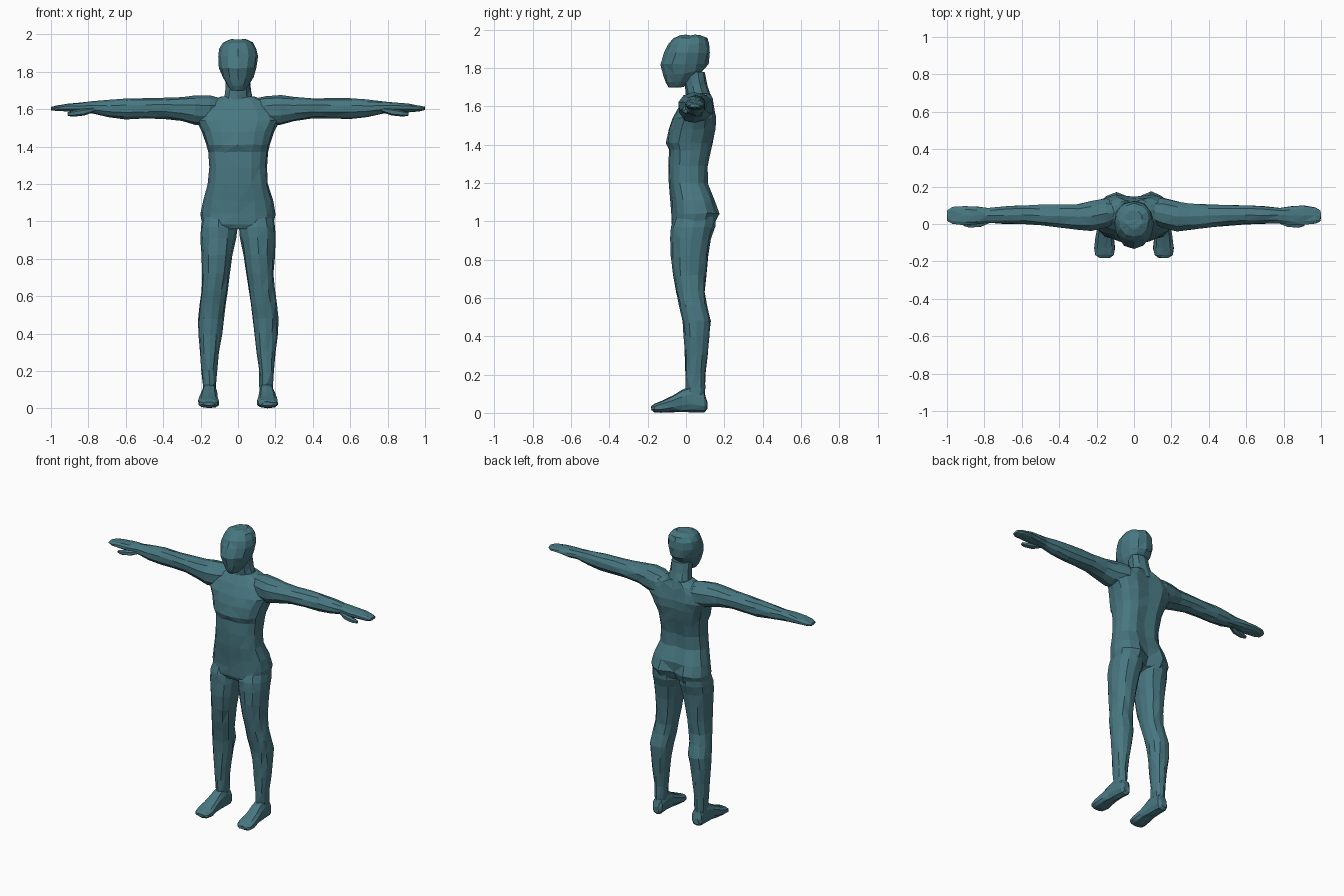
import bpy, bmesh, math, random

random.seed(4)
skin = bpy.data.materials.new("muted teal")
skin.diffuse_color = (0.065, 0.185, 0.22, 1)

ORDER = {'z': lambda t, u, v: (u, v, t),
         'x': lambda t, u, v: (t, u, v),
         'y': lambda t, u, v: (u, t, v)}


def loft(name, axis, rings, sides, power=2.4, side=1, jitter=0.003, shape=None):
    """Skin rounded cross-sections (t, u0, u1, v0, v1) stacked along an axis."""
    bm = bmesh.new()
    loops = []
    for t, u0, u1, v0, v1 in rings:
        loop = []
        for i in range(sides):
            a = 2 * math.pi * i / sides
            s, c = math.sin(a), math.cos(a)
            u = (u0 + u1) / 2 + (u1 - u0) / 2 * math.copysign(abs(s) ** (2 / power), s)
            v = (v0 + v1) / 2 - (v1 - v0) / 2 * math.copysign(abs(c) ** (2 / power), c)
            x, y, z = ORDER[axis](t, u, v)
            if shape:
                x, y, z = shape(x, y, z)
            x, y, z = (k + random.uniform(-jitter, jitter) for k in (x, y, z))
            loop.append(bm.verts.new((x * side, y, max(z, 0))))
        loops.append(loop)
    for a, b in zip(loops, loops[1:]):
        for i in range(sides):
            j = (i + 1) % sides
            bm.faces.new((a[i], a[j], b[j], b[i]))
    bm.faces.new(loops[0])
    bm.faces.new(loops[-1])
    bmesh.ops.triangulate(bm, faces=bm.faces[:])
    bmesh.ops.recalc_face_normals(bm, faces=bm.faces[:])
    mesh = bpy.data.meshes.new(name)
    bm.to_mesh(mesh)
    bm.free()
    mesh.materials.append(skin)
    ob = bpy.data.objects.new(name, mesh)
    bpy.context.collection.objects.link(ob)
    return ob


def torso_shape(x, y, z):
    """Press in the spine groove and the cleft of the seat."""
    if y > 0.06 and abs(x) < 0.03:
        y -= 0.045 if z < 1.08 else 0.015
    return x, y, z


# Torso: half width, front and back at each height
torso_rows = [(0.96, .17, -.06, .10), (0.985, .19, -.075, .155), (1.04, .20, -.075, .18),
              (1.11, .188, -.08, .155), (1.20, .162, -.09, .118), (1.29, .154, -.093, .12),
              (1.37, .16, -.09, .138), (1.41, .17, -.104, .147), (1.48, .193, -.09, .16),
              (1.54, .225, -.07, .163), (1.60, .205, -.035, .152), (1.64, .16, -.005, .142),
              (1.665, .09, .01, .132)]
body = loft("body", 'z', [(z, -w, w, f, b) for z, w, f, b in torso_rows], 16, 2.5,
            shape=torso_shape)
parts = []

# Neck
parts.append(loft("neck", 'z', [
    (1.61, -.10, .10, -.01, .14), (1.66, -.078, .078, .00, .128),
    (1.71, -.07, .07, -.005, .112), (1.78, -.068, .068, -.02, .10)], 10, 2.2))


def head_shape(x, y, z):
    """Slope the jaw so that the chin sits lower than the nape."""
    if z < 1.78 and y > -0.02:
        z += 0.3 * (y + 0.02)
    return x, y, z


# Head, narrowing to a pointed face and chin
parts.append(loft("head", 'z', [
    (1.70, -.035, .035, -.092, -.01), (1.725, -.055, .055, -.108, .05),
    (1.765, -.082, .082, -.118, .10), (1.82, -.10, .10, -.132, .118),
    (1.88, -.108, .108, -.112, .125), (1.925, -.10, .10, -.092, .122),
    (1.955, -.08, .08, -.068, .11), (1.973, -.045, .045, -.03, .075)],
    12, 2.05, shape=head_shape))

for s, label in ((-1, "right"), (1, "left")):
    # Arm, from inside the shoulder to the fingertips
    parts.append(loft(label + "_arm", 'x', [
        (.06, .03, .12, 1.56, 1.65), (.15, -.025, .142, 1.51, 1.672),
        (.23, -.042, .125, 1.515, 1.673), (.30, -.032, .11, 1.535, 1.665),
        (.40, -.02, .105, 1.55, 1.66), (.50, -.01, .105, 1.55, 1.658),
        (.60, -.002, .103, 1.548, 1.657), (.69, .00, .097, 1.558, 1.65),
        (.78, .005, .088, 1.576, 1.64), (.84, -.005, .095, 1.58, 1.638),
        (.91, -.008, .10, 1.586, 1.63), (.97, .00, .092, 1.59, 1.62),
        (.998, .018, .075, 1.595, 1.612)], 10, 2.2, s))
    # Thumb, lying along the front lower edge of the palm
    parts.append(loft(label + "_thumb", 'x', [
        (.77, .004, .04, 1.585, 1.61), (.82, -.018, .03, 1.566, 1.605),
        (.88, -.022, .015, 1.56, 1.592), (.91, -.012, .008, 1.564, 1.584)],
        6, 2.2, s, 0.001))
    # Leg, from inside the hip to the ankle
    parts.append(loft(label + "_leg", 'z', [
        (.05, .12, .185, .012, .095), (.13, .115, .19, .00, .10),
        (.20, .113, .194, -.002, .10), (.30, .10, .203, -.006, .112),
        (.40, .086, .214, -.01, .122), (.48, .076, .215, -.018, .13),
        (.56, .066, .207, -.035, .108), (.63, .055, .197, -.05, .10),
        (.72, .043, .192, -.067, .106), (.82, .028, .197, -.08, .117),
        (.91, .012, .20, -.08, .13), (.97, .004, .20, -.077, .15),
        (1.04, .02, .185, -.055, .155)], 12, 2.25, s))
    # Foot, from heel to toes
    parts.append(loft(label + "_foot", 'y', [
        (.11, .13, .175, .02, .06), (.095, .113, .188, .004, .11),
        (.03, .112, .193, .004, .14), (-.02, .11, .198, .006, .12),
        (-.07, .106, .207, .004, .09), (-.13, .10, .214, .002, .062),
        (-.165, .108, .208, .004, .048), (-.18, .128, .185, .015, .036)],
        10, 2.6, s, 0.002))

# Weld every part into one continuous skin
bpy.context.view_layer.objects.active = body
for part in parts:
    mod = body.modifiers.new("weld", 'BOOLEAN')
    mod.operation = 'UNION'
    mod.solver = 'EXACT'
    mod.object = part
    bpy.ops.object.modifier_apply(modifier=mod.name)
    bpy.data.objects.remove(part)
